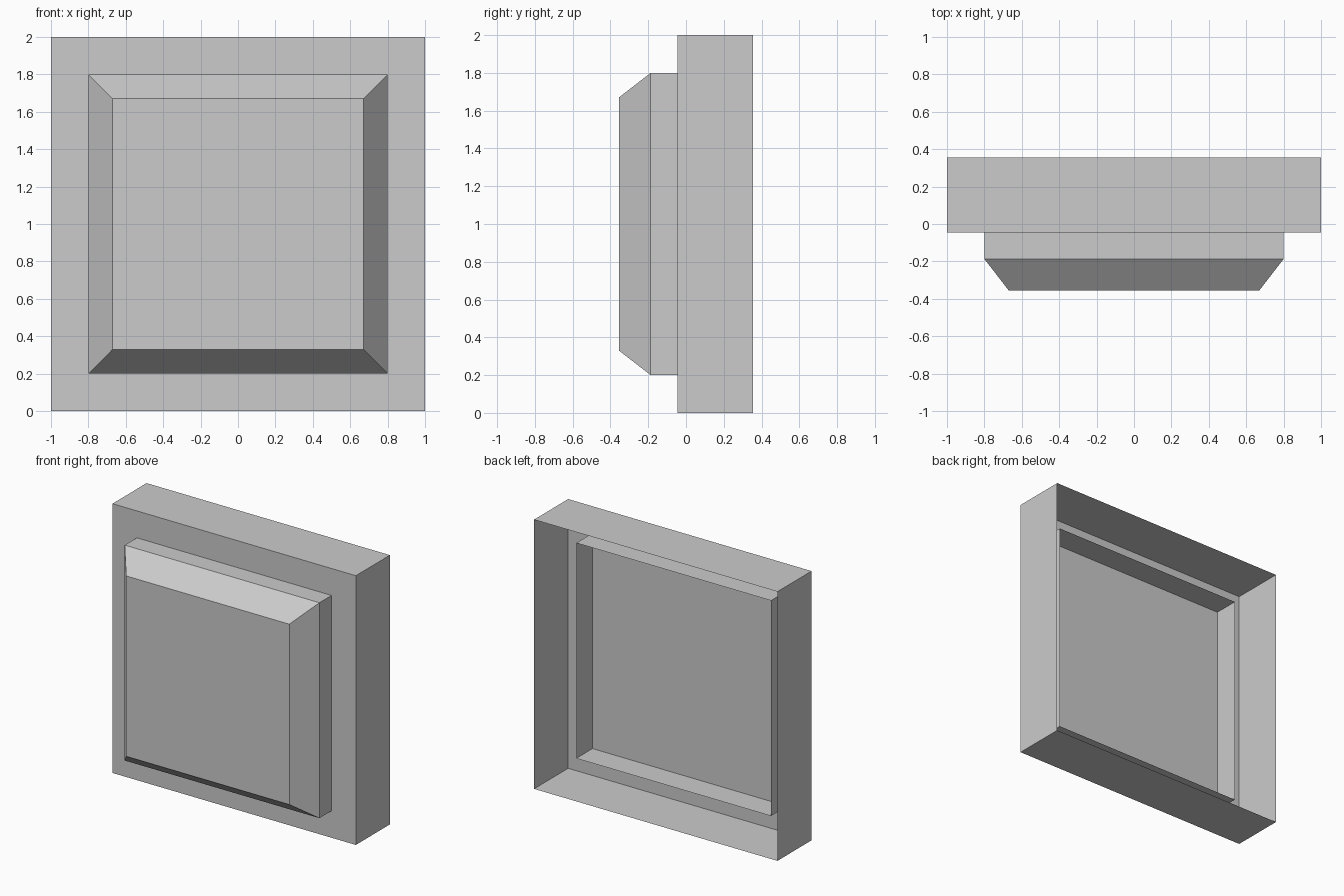
import bpy, bmesh

if "Cube" in bpy.data.objects:
    bpy.data.objects.remove(bpy.data.objects["Cube"])

grey = bpy.data.materials.new("light_grey")
grey.diffuse_color = (0.6, 0.6, 0.6, 1)
grey.use_nodes = True
grey.node_tree.nodes["Principled BSDF"].inputs["Base Color"].default_value = grey.diffuse_color


def open_shell(name, sections):
    """Square shell open at the back: (half width, y) rings from back to front."""
    bm = bmesh.new()
    rings = [[bm.verts.new((sx * h, y, 1 + sz * h))
              for sx, sz in ((-1, -1), (1, -1), (1, 1), (-1, 1))]
             for h, y in sections]
    for a, b in zip(rings, rings[1:]):
        for i in range(4):
            j = (i + 1) % 4
            bm.faces.new((a[i], b[i], b[j], a[j]))
    bm.faces.new(rings[-1])  # front cap
    bm.normal_update()
    # the cap faces the front; side faces must point outward
    for f in bm.faces:
        c = f.calc_center_median()
        c.z -= 1
        c.y -= 0.4
        if f.normal.dot(c) < 0:
            f.normal_flip()
    mesh = bpy.data.meshes.new(name)
    bm.to_mesh(mesh)
    bm.free()
    mesh.materials.append(grey)
    obj = bpy.data.objects.new(name, mesh)
    bpy.context.collection.objects.link(obj)


# Hollow square base with a solid front plate
open_shell("base_housing", [(1.0, 0.355), (1.0, -0.045)])
# Chamfered button passing through the plate
open_shell("button_cap", [(0.8, 0.145), (0.8, -0.187), (0.67, -0.355)])
